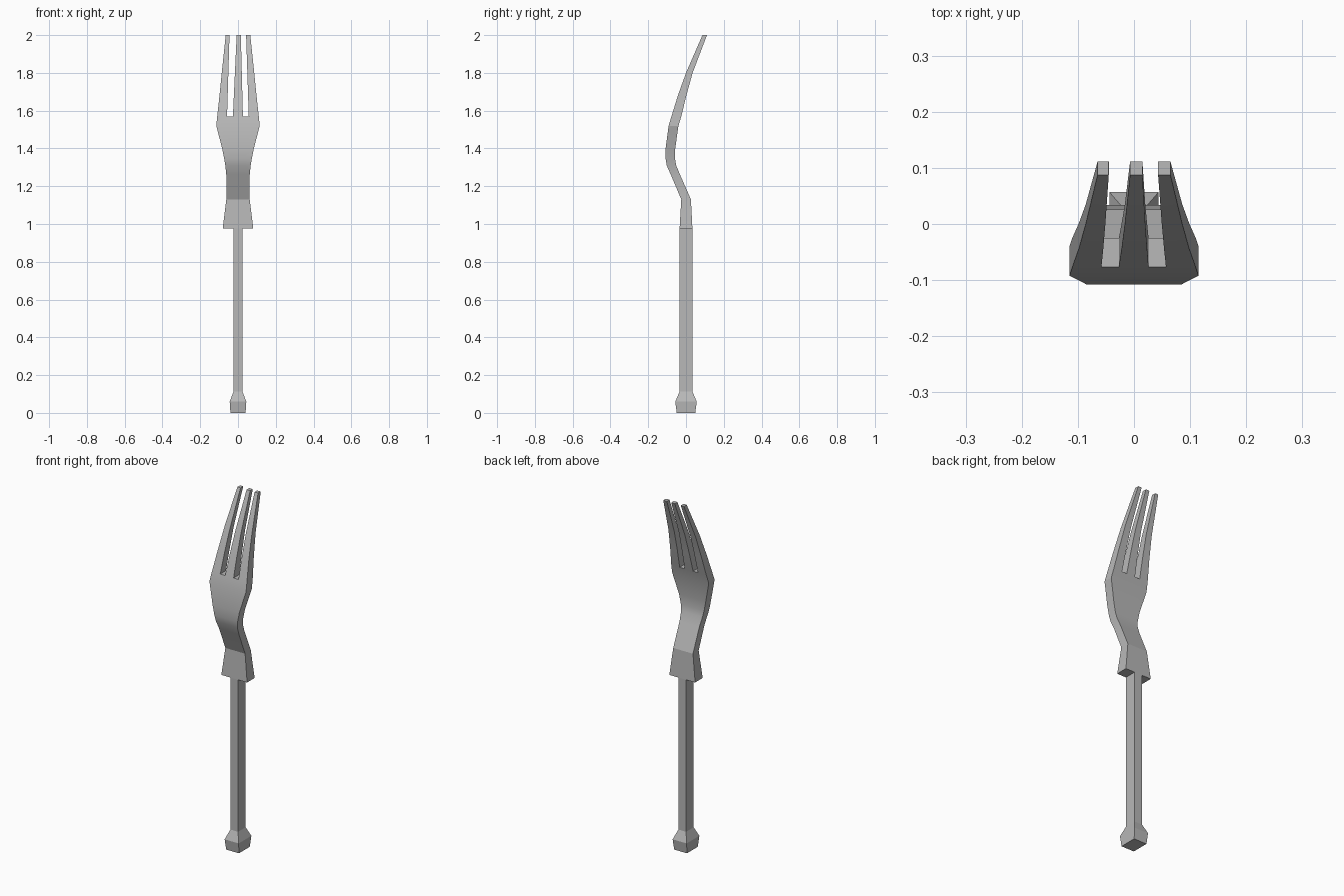
import bpy, bmesh, math

cube = bpy.data.objects.get("Cube")
if cube:
    bpy.data.objects.remove(cube, do_unlink=True)

metal = bpy.data.materials.new("grey metal")
metal.use_nodes = True
colour = (0.48, 0.48, 0.48, 1)
metal.diffuse_color = colour
metal.node_tree.nodes["Principled BSDF"].inputs["Base Color"].default_value = colour


def finish(bm, name, angle):
    bmesh.ops.recalc_face_normals(bm, faces=bm.faces)
    mesh = bpy.data.meshes.new(name)
    bm.to_mesh(mesh)
    bm.free()
    mesh.materials.append(metal)
    obj = bpy.data.objects.new(name, mesh)
    bpy.context.collection.objects.link(obj)
    bpy.ops.object.select_all(action='DESELECT')
    obj.select_set(True)
    bpy.context.view_layer.objects.active = obj
    bpy.ops.object.shade_smooth_by_angle(angle=math.radians(angle))
    return obj


def lerp(a, b, t):
    return a + (b - a) * t


# Handle and pommel: rectangular sections (z, half width, half depth)
bm = bmesh.new()
sections = [(0, 0.04, 0.049), (0.06, 0.044, 0.057),
            (0.112, 0.024, 0.034), (0.975, 0.024, 0.034)]
rings = [[bm.verts.new((sx * w, sy * d, z))
          for sx, sy in ((-1, -1), (1, -1), (1, 1), (-1, 1))]
         for z, w, d in sections]
for low, high in zip(rings, rings[1:]):
    for i in range(4):
        j = (i + 1) % 4
        bm.faces.new((low[i], low[j], high[j], high[i]))
bm.faces.new(rings[0])
bm.faces.new(rings[-1])
finish(bm, "handle", 10)

# Fork head: profile rows (z, half width, front y, back y)
SLOT_Z, TOP_Z = 1.57, 2.0
rows = [(0.975, 0.081, -0.034, 0.034), (1.13, 0.062, -0.025, 0.026),
        (1.26, 0.062, -0.080, -0.031), (1.31, 0.067, -0.102, -0.052),
        (1.345, 0.073, -0.108, -0.058), (1.40, 0.084, -0.108, -0.057),
        (1.52, 0.115, -0.092, -0.040), (SLOT_Z, 0.110, -0.077, -0.025),
        (1.68, 0.098, -0.043, 0.002), (1.80, 0.086, 0.000, 0.035),
        (TOP_Z, 0.065, 0.087, 0.111)]
slot_base = (-0.058, -0.027, 0.026, 0.057)   # slot edges at the root
slot_tip = (-0.045, -0.007, 0.015, 0.043)    # slot edges at the tips

bm = bmesh.new()
front, back = [], []
for z, w, yf, yb in rows:
    if z >= SLOT_Z:
        t = (z - SLOT_Z) / (TOP_Z - SLOT_Z)
        inner = [lerp(a, b, t) for a, b in zip(slot_base, slot_tip)]
    else:
        inner = [x * w / 0.11 for x in slot_base]
    xs = [-w, *inner, w]
    front.append([bm.verts.new((x, yf, z)) for x in xs])
    back.append([bm.verts.new((x, yb, z)) for x in xs])

other_side = {f: b for fr, br in zip(front, back) for f, b in zip(fr, br)}
for r in range(len(rows) - 1):
    for c in range(5):
        if rows[r][0] >= SLOT_Z and c in (1, 3):
            continue                          # gaps between the tines
        for g in (front, back):
            bm.faces.new((g[r][c], g[r][c + 1], g[r + 1][c + 1], g[r + 1][c]))

# Walls around the outline and the slots
for e in [e for e in bm.edges if e.is_boundary and e.verts[0] in other_side]:
    a, b = e.verts
    bm.faces.new((a, b, other_side[b], other_side[a]))
finish(bm, "fork_head", 18)
